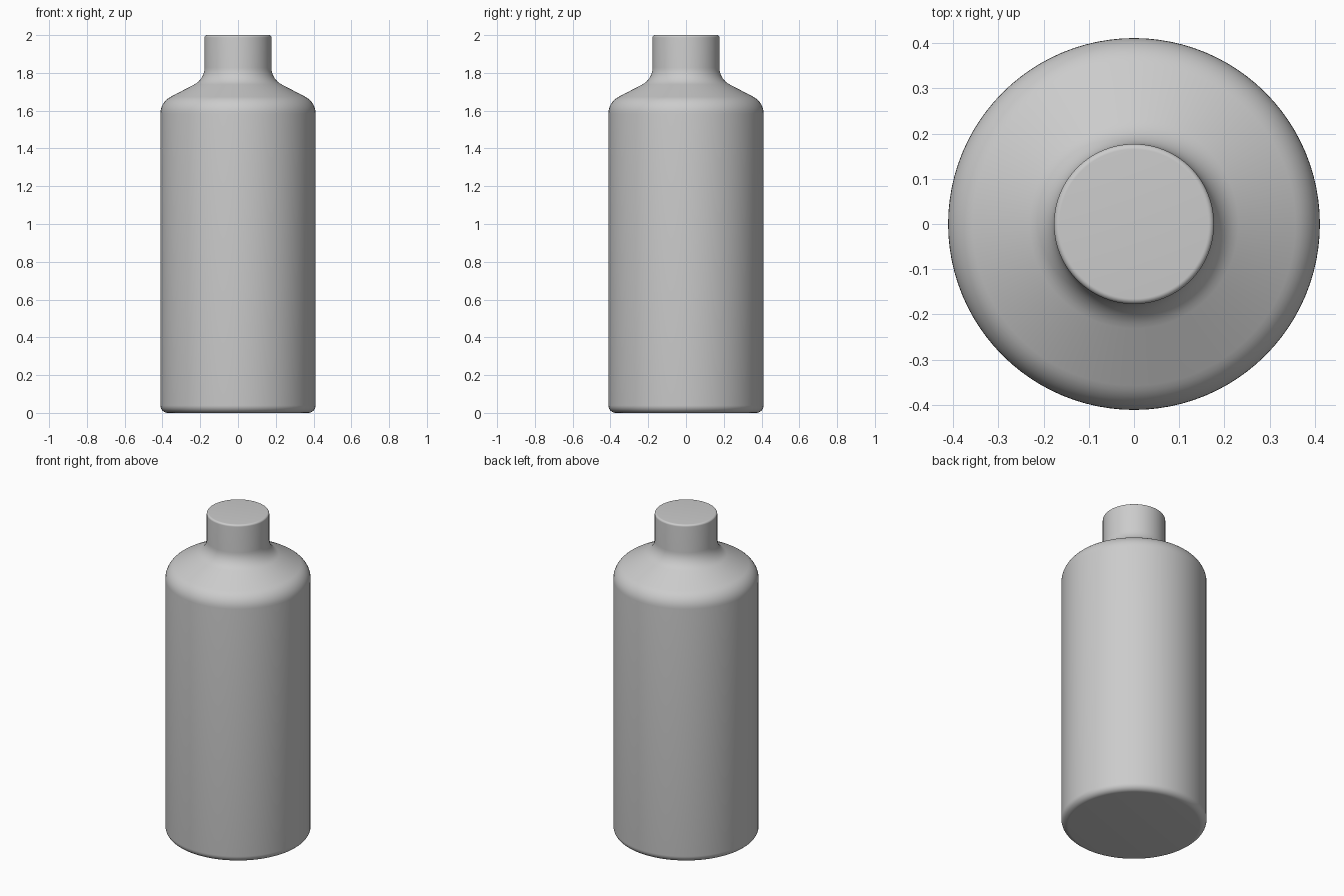
import bpy, bmesh, math
from mathutils import Vector

cube = bpy.data.objects.get("Cube")
if cube:
    bpy.data.objects.remove(cube, do_unlink=True)


def fillet(prev, corner, nxt, radius, steps):
    """Points of a round arc that replaces a profile corner."""
    a, b = (prev - corner).normalized(), (nxt - corner).normalized()
    half = a.angle(b) / 2
    centre = corner + (a + b).normalized() * radius / math.sin(half)
    reach = radius / math.tan(half)
    start, end = corner + a * reach - centre, corner + b * reach - centre
    sweep = start.angle(end)
    return [centre + (start * math.sin((1 - i / steps) * sweep)
                      + end * math.sin(i / steps * sweep)) / math.sin(sweep)
            for i in range(steps + 1)]


# Half profile of the bottle: (radius, height, corner rounding)
corners = [(0, 0, 0), (0.411, 0, 0.04), (0.411, 1.645, 0.1),
           (0.177, 1.767, 0.1), (0.177, 2, 0.012), (0, 2, 0)]
pts = [Vector(c[:2]) for c in corners]
profile = [pts[0]]
for i in range(1, len(pts) - 1):
    profile += fillet(pts[i - 1], pts[i], pts[i + 1], corners[i][2], 8)
profile.append(pts[-1])

# Lathe the profile around the vertical axis
bm = bmesh.new()
verts = [bm.verts.new((p.x, 0, p.y)) for p in profile]
edges = [bm.edges.new(pair) for pair in zip(verts, verts[1:])]
bmesh.ops.spin(bm, geom=verts + edges, cent=(0, 0, 0), axis=(0, 0, 1),
               angle=math.tau, steps=96, use_merge=True)
bmesh.ops.remove_doubles(bm, verts=bm.verts, dist=0.0001)
bmesh.ops.recalc_face_normals(bm, faces=bm.faces)
mesh = bpy.data.meshes.new("bottle")
bm.to_mesh(mesh)
bm.free()
bottle = bpy.data.objects.new("bottle", mesh)
bpy.context.collection.objects.link(bottle)

# Plain grey finish
grey = bpy.data.materials.new("light_grey")
grey.use_nodes = True
colour = (0.6, 0.6, 0.6, 1)
grey.diffuse_color = colour
grey.node_tree.nodes["Principled BSDF"].inputs["Base Color"].default_value = colour
mesh.materials.append(grey)

# Smooth shading with crisp edges kept
bpy.ops.object.select_all(action="DESELECT")
bottle.select_set(True)
bpy.context.view_layer.objects.active = bottle
bpy.ops.object.shade_smooth_by_angle(angle=math.radians(30))
